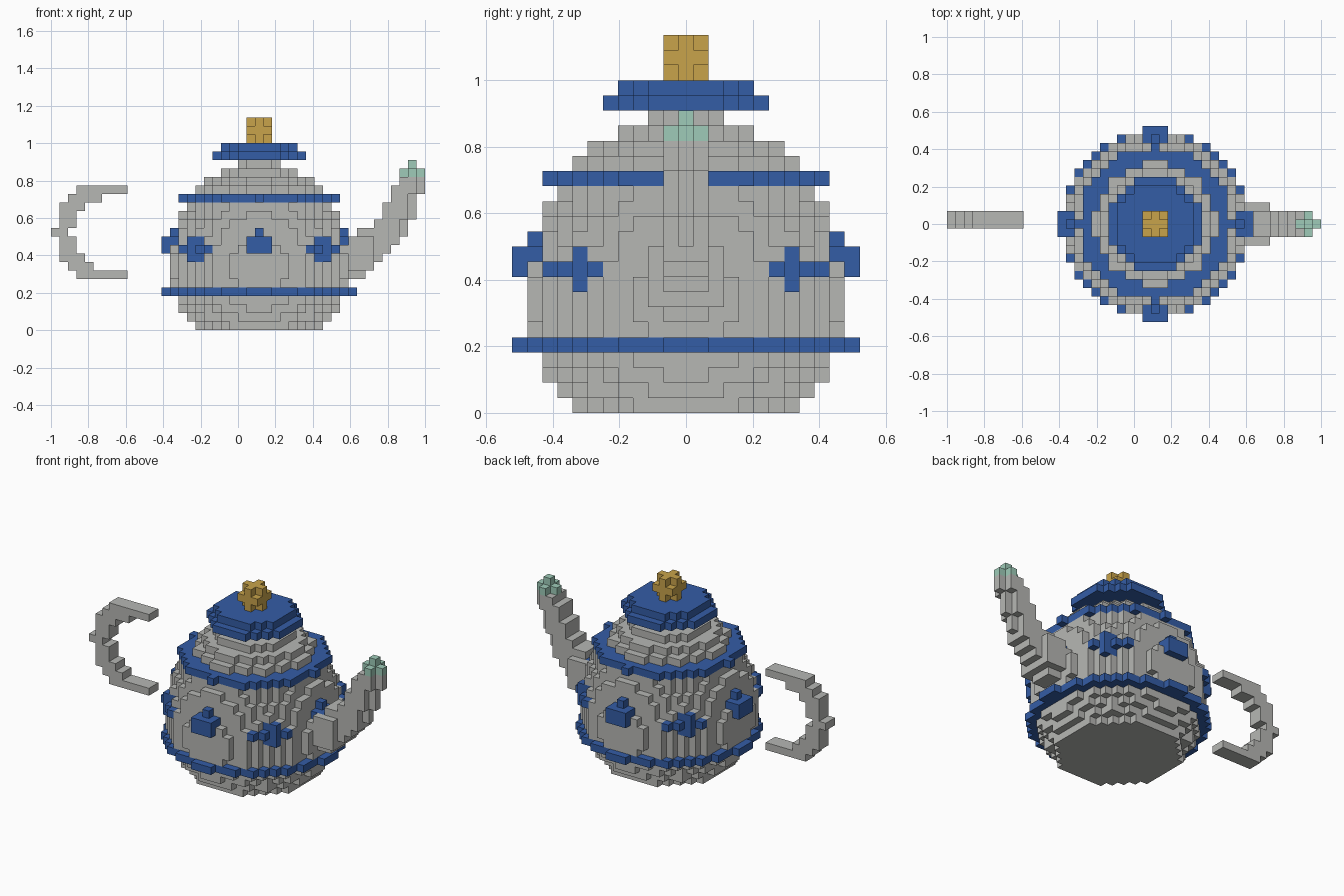
import bpy, bmesh
from mathutils import Vector

if "Cube" in bpy.data.objects:
    bpy.data.objects.remove(bpy.data.objects["Cube"])

V = 1 / 22          # voxel edge
CX = 2              # voxel column of the pot axis


def material(name, rgb):
    m = bpy.data.materials.new(name)
    m.diffuse_color = (*rgb, 1)
    m.use_nodes = True
    m.node_tree.nodes["Principled BSDF"].inputs["Base Color"].default_value = m.diffuse_color
    return m


GREY = material("grey_ceramic", (0.468, 0.474, 0.456))
BLUE = material("blue_glaze", (0.034, 0.109, 0.38))
GOLD = material("gold", (0.578, 0.366, 0.07))
GREEN = material("pale_green", (0.342, 0.597, 0.479))


def disc(r2, k):
    n = int(r2 ** 0.5) + 1
    return {(i + CX, j, k) for i in range(-n, n + 1) for j in range(-n, n + 1)
            if i * i + j * j <= r2}


def box(xs, ys, zs):
    return {(x, y, z) for x in xs for y in ys for z in zs}


def body_r2(k):
    # squashed ellipsoid, shorter below its widest layer
    d = k - 7
    h = 12.3 if d > 0 else 10.2
    return 110.25 * (1 - d * d / (h * h))


# pot body
body = set()
for k in range(20):
    body |= disc(body_r2(k), k)

# two raised bands
bands = {}
for name, k in (("lower_band", 4), ("upper_band", 15)):
    bands[name] = disc((body_r2(k) ** 0.5 + 1.05) ** 2, k) - disc((body_r2(k) ** 0.5 - 1) ** 2, k)

# studs on the four sides and on the diagonals
studs = set()
for s in (-1, 1):
    for a in (10, 11):
        studs |= {(CX + t, s * a, k) for t in (-1, 0, 1) for k in (9, 10)}
        studs |= {(CX + s * a, t, k) for t in (-1, 0, 1) for k in (9, 10)}
    studs |= {(CX, s * 10, 11), (CX + s * 10, 0, 11)}
    for q in (-1, 1):
        studs |= {(CX + s * i, q * (15 - i), 9) for i in (6, 7, 8, 9)}
        studs |= {(CX + s * i, q * 7, k) for i in (7, 8) for k in (8, 9, 10)}

# spout: first and last column of each layer
spout, tip = set(), set()
spout_rows = {6: (11, 14), 7: (11, 15), 8: (11, 16), 9: (12, 17), 10: (13, 18),
              11: (14, 19), 12: (16, 19), 13: (17, 20), 14: (17, 20), 15: (18, 20),
              16: (18, 21), 17: (19, 21)}
for k, (a, b) in spout_rows.items():
    for x in range(a, b + 1):
        w = 2 if x <= 15 and 7 <= k <= 10 else 1
        if x == b and k > 10:
            w = 0
        spout |= box([x], range(-w, w + 1), [k])
tip |= box([19, 20, 21], [0], [18]) | box([20], [-1, 0, 1], [18]) | {(20, 0, 19)}

# handle: same idea, two voxels thick
handle_rows = {16: (-19, -14), 15: (-20, -17), 14: (-21, -19), 13: (-21, -20),
               12: (-21, -20), 11: (-22, -21), 10: (-21, -20), 9: (-21, -20),
               8: (-21, -19), 7: (-20, -18), 6: (-19, -14)}
handle = set()
for k, (a, b) in handle_rows.items():
    handle |= box(range(a, b + 1), (0, 1), [k])

# lid and knob
lid = disc(30, 20) | disc(20.3, 21)
knob = {(x + CX, y, z + 23) for x, y, z in box((-1, 0, 1), (-1, 0, 1), (-1, 0, 1))
        if x * x + y * y + z * z <= 2}

# later parts give way to earlier ones
parts = [("spout_tip", tip, GREEN), ("lower_band", bands["lower_band"], BLUE),
         ("upper_band", bands["upper_band"], BLUE), ("studs", studs, BLUE),
         ("body", body, GREY), ("spout", spout, GREY), ("handle", handle, GREY),
         ("lid", lid, BLUE), ("knob", knob, GOLD)]
used = set()
final = []
for name, cells, mat in parts:
    cells = cells - used
    used |= cells
    final.append((name, cells, mat))


def build(name, cells, mat):
    # outer faces of the voxels only
    bm = bmesh.new()
    for c in sorted(cells):
        mid = Vector((c[0] + 0.5, c[1], c[2] + 0.5))
        for ax in range(3):
            for s in (-1, 1):
                n = list(c)
                n[ax] += s
                if tuple(n) in used:
                    continue
                d, u, w = Vector(), Vector(), Vector()
                d[ax], u[(ax + 1) % 3], w[(ax + 2) % 3] = s / 2, s / 2, 0.5
                quad = [mid + d - u - w, mid + d + u - w, mid + d + u + w, mid + d - u + w]
                bm.faces.new([bm.verts.new(p * V) for p in quad])
    bmesh.ops.remove_doubles(bm, verts=bm.verts[:], dist=V * 0.01)
    me = bpy.data.meshes.new(name)
    bm.to_mesh(me)
    bm.free()
    me.materials.append(mat)
    ob = bpy.data.objects.new(name, me)
    bpy.context.scene.collection.objects.link(ob)


for part in final:
    build(*part)
